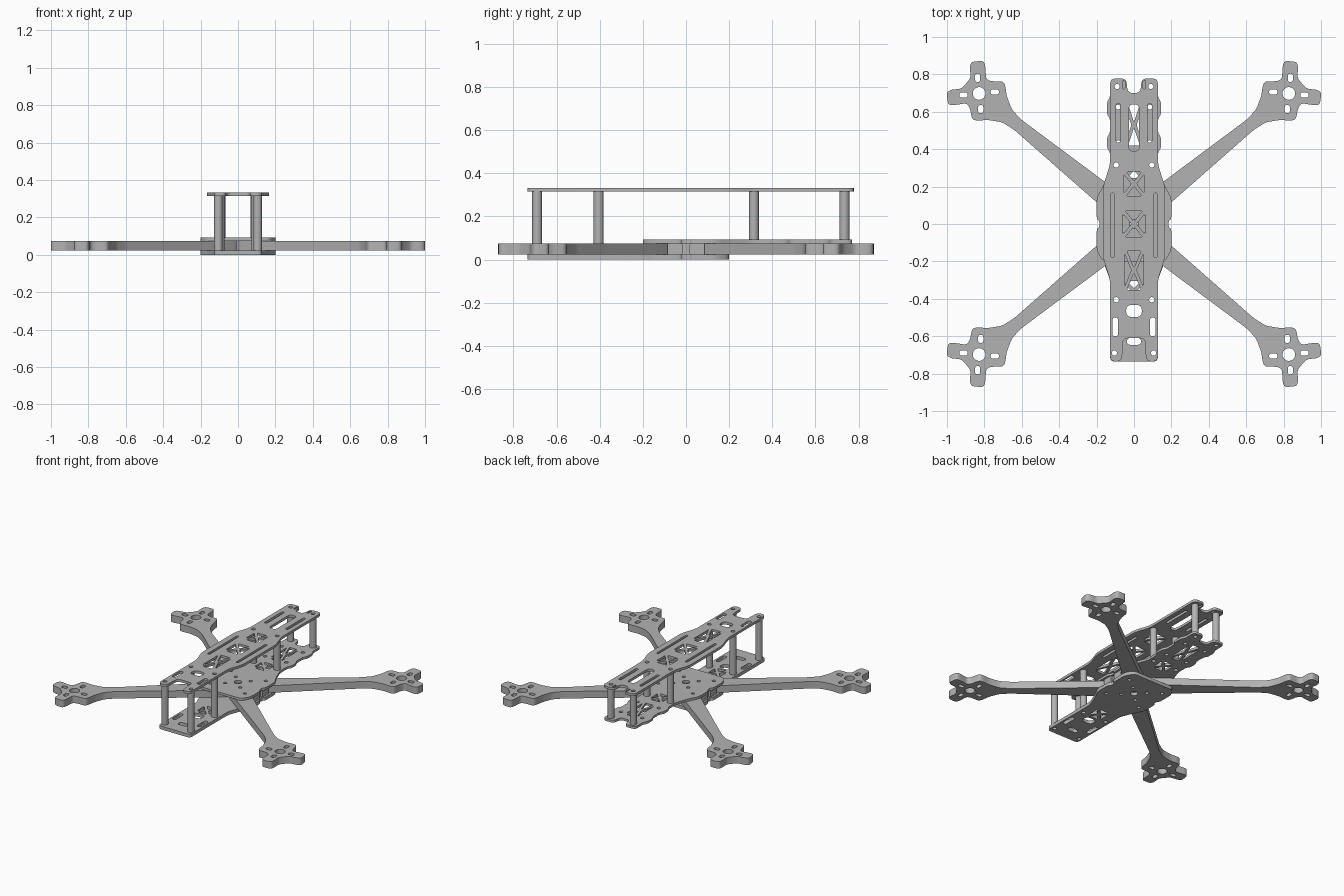
import bpy
import bmesh
from math import sin, cos, tau, radians
from mathutils import Vector

cube = bpy.data.objects.get("Cube")
if cube:
    bpy.data.objects.remove(cube)

grey = bpy.data.materials.new("carbon grey")
grey.use_nodes = True
grey.diffuse_color = (0.45, 0.45, 0.45, 1)
grey.node_tree.nodes["Principled BSDF"].inputs["Base Color"].default_value = (0.45, 0.45, 0.45, 1)


# ---- outline helpers ----
def rounded(pts, r, n=4):
    """Round every corner of a closed outline."""
    out = []
    for i, p in enumerate(pts):
        a, p, b = Vector(pts[i - 1]), Vector(p), Vector(pts[(i + 1) % len(pts)])
        s = p + (a - p).normalized() * min(r, (a - p).length * 0.48)
        e = p + (b - p).normalized() * min(r, (b - p).length * 0.48)
        for k in range(n + 1):
            t = k / n
            out.append(s * (1 - t) ** 2 + p * 2 * t * (1 - t) + e * t * t)
    return out


def circle(x, y, r, n=20):
    return [(x + r * cos(tau * k / n), y + r * sin(tau * k / n)) for k in range(n)]


def slot(x, y, w, h):
    w, h = w / 2, h / 2
    return rounded([(x - w, y - h), (x + w, y - h), (x + w, y + h), (x - w, y + h)], min(w, h))


def x_cut(y, a, b, g=0.014):
    """Four triangular windows that leave an X-shaped truss."""
    tris = []
    for s in (1, -1):
        tris.append([(-(a - g), y + s * b), (a - g, y + s * b), (0, y + s * g)])
        tris.append([(s * a, y + b - g), (s * a, y - b + g), (s * g, y)])
    return [rounded(t, 0.008, 2) for t in tris]


def both(make, x, *args):
    return [make(x, *args), make(-x, *args)]


def mirrored(half):
    return half + [(-x, y) for x, y in reversed(half)]


def plate(name, outline, holes, z0, z1):
    """Flat sheet with holes, cut from a filled curve."""
    cu = bpy.data.curves.new(name, "CURVE")
    cu.dimensions, cu.fill_mode = "2D", "BOTH"
    cu.extrude = (z1 - z0) / 2
    for loop in [outline] + holes:
        sp = cu.splines.new("POLY")
        sp.points.add(len(loop) - 1)
        for q, p in zip(sp.points, loop):
            q.co = (p[0], p[1], 0, 1)
        sp.use_cyclic_u = True
    tmp = bpy.data.objects.new(name + "_outline", cu)
    bpy.context.collection.objects.link(tmp)
    dg = bpy.context.evaluated_depsgraph_get()
    me = bpy.data.meshes.new_from_object(tmp.evaluated_get(dg))
    bpy.data.objects.remove(tmp)
    bm = bmesh.new()
    bm.from_mesh(me)
    bmesh.ops.remove_doubles(bm, verts=bm.verts, dist=0.0002)
    bmesh.ops.recalc_face_normals(bm, faces=bm.faces)
    bmesh.ops.translate(bm, verts=bm.verts, vec=(0, 0, (z0 + z1) / 2))
    bm.to_mesh(me)
    bm.free()
    me.name = name
    me.materials.clear()
    me.materials.append(grey)
    ob = bpy.data.objects.new(name, me)
    bpy.context.collection.objects.link(ob)
    bpy.ops.object.select_all(action="DESELECT")
    ob.select_set(True)
    bpy.context.view_layer.objects.active = ob
    bpy.ops.object.shade_smooth_by_angle(angle=radians(35))
    return ob


BOTTOM, ARM, MID, TOP = (0, 0.024), (0.024, 0.075), (0.075, 0.092), (0.315, 0.333)
FRONT_POSTS = [(0.105, -0.69), (0.095, -0.405)]
REAR_POSTS = [(0.09, 0.735), (0.095, 0.315)]
BORE = 0.014


def bores(posts):
    return [h for x, y in posts for h in both(circle, x, y, BORE)]


# ---- arms: half outline reflected across the arm axis ----
motor, axis = Vector((0.828, 0.698)), Vector((cos(radians(39)), sin(radians(39))))


def reflect(p):
    d = Vector(p) - motor
    return motor + axis * 2 * d.dot(axis) - d


half = [(0.872, 0.787), (0.879, 0.84), (0.868, 0.868), (0.805, 0.872), (0.795, 0.848),
        (0.791, 0.775), (0.765, 0.763), (0.70, 0.763), (0.688, 0.74), (0.68, 0.682),
        (0.652, 0.61), (0.60, 0.556), (0.166, 0.233)]
arm = [(0.888, 0.762)] + half
arm = rounded(arm + [(0.004, 0.112), (0.004, 0.004), (0.07, 0.004)]
              + [reflect(p) for p in reversed(half)], 0.018)
pads = [circle(motor.x, motor.y, 0.034, 24)]
for k in range(4):
    d = Vector((cos(tau * k / 4 - 0.1), sin(tau * k / 4 - 0.1))) * 0.084
    w, h = (0.044, 0.028) if k % 2 == 0 else (0.028, 0.044)
    pads.append(slot(motor.x + d.x, motor.y + d.y, w, h))
pads += [circle(0.14, 0.12, 0.012), circle(0.06, 0.06, 0.012)]
for sx, side in ((1, "left"), (-1, "right")):
    for sy, end in ((1, "rear"), (-1, "front")):
        flip = [[(p[0] * sx, p[1] * sy) for p in loop] for loop in [arm] + pads]
        plate(f"{end}_{side}_arm", flip[0], flip[1:], *ARM)
    # locking block between the two arm roots
    block = [(0.10, 0.02), (0.185, 0.085), (0.185, 0.015), (0.17, 0.015)]
    block += [(x, -y) for x, y in reversed(block)]
    plate(f"{side}_arm_lock", [(x * sx, y) for x, y in block], [], *ARM)

# ---- plates ----
hub_holes = [h for y in (0.12, -0.12) for h in both(circle, 0.14, y, 0.012)]
hub_holes += [h for y in (0.06, -0.06) for h in both(circle, 0.06, y, 0.012)]
hub_side = [(0.166, -0.2), (0.2, -0.14), (0.2, -0.025), (0.185, -0.018),
            (0.185, 0.018), (0.2, 0.025), (0.2, 0.14), (0.166, 0.2)]

bottom_half = [(0.06, -0.735), (0.128, -0.735), (0.128, -0.297)] + hub_side + [(0.06, 0.2)]
plate("bottom_plate", rounded(mirrored(bottom_half), 0.025),
      bores(FRONT_POSTS) + hub_holes + both(slot, 0.1, -0.55, 0.03, 0.1)
      + [slot(0, -0.628, 0.075, 0.036), slot(0, -0.465, 0.085, 0.065), circle(0, 0, 0.025)]
      + x_cut(-0.36, 0.05, 0.055), *BOTTOM)

mid_half = [(0.06, -0.2)] + hub_side + [
    (0.128, 0.3), (0.128, 0.385), (0.145, 0.405), (0.145, 0.465), (0.128, 0.485),
    (0.128, 0.565), (0.145, 0.585), (0.145, 0.655), (0.128, 0.675), (0.128, 0.77),
    (0.045, 0.77), (0.035, 0.70)]
plate("middle_plate", rounded(mirrored(mid_half), 0.025),
      bores(REAR_POSTS) + hub_holes + [circle(0, 0, 0.025)]
      + both(circle, 0.085, 0.625, 0.013) + both(circle, 0.085, 0.435, 0.013)
      + x_cut(0.53, 0.045, 0.11) + x_cut(0.3, 0.05, 0.055), *MID)

top_half = [(0.06, -0.61), (0.064, -0.735), (0.128, -0.735), (0.128, -0.297), (0.166, -0.18),
            (0.166, 0.2), (0.128, 0.318), (0.128, 0.778), (0.04, 0.778), (0.035, 0.70)]
plate("top_plate", rounded(mirrored(top_half), 0.03),
      bores(FRONT_POSTS + REAR_POSTS)
      + both(slot, 0.115, -0.007, 0.018, 0.345) + both(slot, 0.085, 0.54, 0.02, 0.21)
      + both(slot, 0.1, -0.55, 0.03, 0.1) + both(slot, 0.055, 0.745, 0.012, 0.045)
      + [slot(0, 0.515, 0.056, 0.25), slot(0, -0.465, 0.085, 0.065)]
      + x_cut(0.215, 0.055, 0.065) + x_cut(0, 0.06, 0.07) + x_cut(-0.247, 0.052, 0.105), *TOP)

# ---- hollow standoffs ----
for posts, base, end in ((FRONT_POSTS, BOTTOM, "front"), (REAR_POSTS, MID, "rear")):
    for i, (x, y) in enumerate(posts):
        for sx, side in ((1, "left"), (-1, "right")):
            plate(f"{end}_{side}_standoff_{i + 1}", circle(x * sx, y, 0.023),
                  [circle(x * sx, y, BORE)], base[1], TOP[0])
